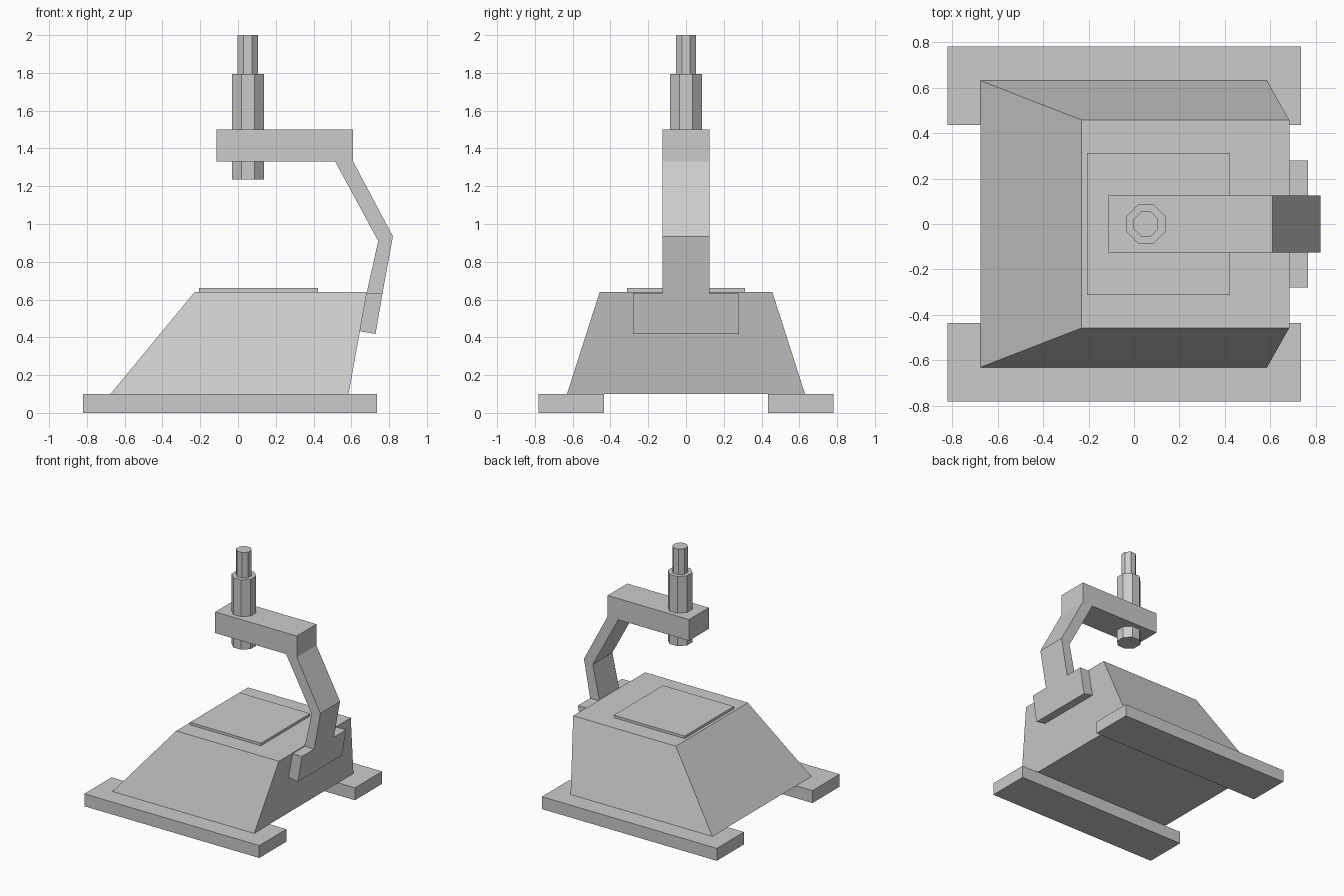
import bpy, bmesh, math
from mathutils import Vector

if "Cube" in bpy.data.objects:
    bpy.data.objects.remove(bpy.data.objects["Cube"])


def finish(name, bm):
    bmesh.ops.recalc_face_normals(bm, faces=bm.faces[:])
    me = bpy.data.meshes.new(name)
    bm.to_mesh(me)
    bm.free()
    ob = bpy.data.objects.new(name, me)
    bpy.context.collection.objects.link(ob)
    return ob


def frustum(name, low, high):
    """Hexahedron between two rectangles given as (x0, x1, y0, y1, z)."""
    bm = bmesh.new()
    for x0, x1, y0, y1, z in (low, high):
        bm.faces.new([bm.verts.new(p) for p in
                      ((x0, y0, z), (x1, y0, z), (x1, y1, z), (x0, y1, z))])
    bmesh.ops.bridge_loops(bm, edges=bm.edges[:])
    return finish(name, bm)


def box(name, x0, x1, y0, y1, z0, z1):
    return frustum(name, (x0, x1, y0, y1, z0), (x0, x1, y0, y1, z1))


def octagon(name, x, flat, z0, z1):
    """Octagonal prism with flats facing the axes."""
    bpy.ops.mesh.primitive_cylinder_add(
        vertices=8, radius=flat / math.cos(math.pi / 8), depth=z1 - z0,
        location=(x, 0, (z0 + z1) / 2), rotation=(0, 0, math.pi / 8))
    bpy.context.object.name = name


# Feet
box("front_foot", -0.82, 0.735, -0.78, -0.435, 0, 0.1)
box("back_foot", -0.82, 0.735, 0.435, 0.78, 0, 0.1)

# Tapered base and stage plate
frustum("base", (-0.675, 0.585, -0.63, 0.63, 0.1), (-0.23, 0.683, -0.457, 0.457, 0.64))
box("stage_plate", -0.207, 0.423, -0.313, 0.313, 0.64, 0.66)

# Bent arm with a wider mounting bracket at its lower end
HALF_ARM, HALF_BRACKET = 0.125, 0.28
profile = [(-0.115, 1.33), (-0.115, 1.5), (0.61, 1.5), (0.61, 1.33), (0.82, 0.935),
           (0.765, 0.633), (0.681, 0.633), (0.742, 0.91), (0.515, 1.33)]
bracket = [(0.728, 0.418), (0.645, 0.433)]
bm = bmesh.new()
top = [bm.verts.new((x, -HALF_ARM, z)) for x, z in profile]
foot = [bm.verts.new((x, -HALF_ARM, z)) for x, z in bracket]
faces = [bm.faces.new(top), bm.faces.new([top[5], foot[0], foot[1], top[6]])]
ext = bmesh.ops.extrude_face_region(bm, geom=faces, use_keep_orig=True)["geom"]
bmesh.ops.translate(bm, vec=(0, 2 * HALF_ARM, 0),
                    verts=[g for g in ext if isinstance(g, bmesh.types.BMVert)])
bmesh.ops.recalc_face_normals(bm, faces=bm.faces[:])
wings = [f for f in bm.faces if abs(f.normal.y) > 0.9 and f.calc_center_median().z < 0.63]
for f in wings:
    side = math.copysign(HALF_BRACKET - HALF_ARM, f.calc_center_median().y)
    new = bmesh.ops.extrude_discrete_faces(bm, faces=[f])["faces"][0]
    bmesh.ops.translate(bm, vec=Vector((0, side, 0)), verts=new.verts[:])
bmesh.ops.dissolve_limit(bm, angle_limit=math.radians(1),
                         verts=bm.verts[:], edges=bm.edges[:])
finish("arm", bm)

# Viewing tube and eyepiece
octagon("tube", 0.0525, 0.085, 1.235, 1.795)
octagon("eyepiece", 0.0525, 0.054, 1.795, 2.0)
